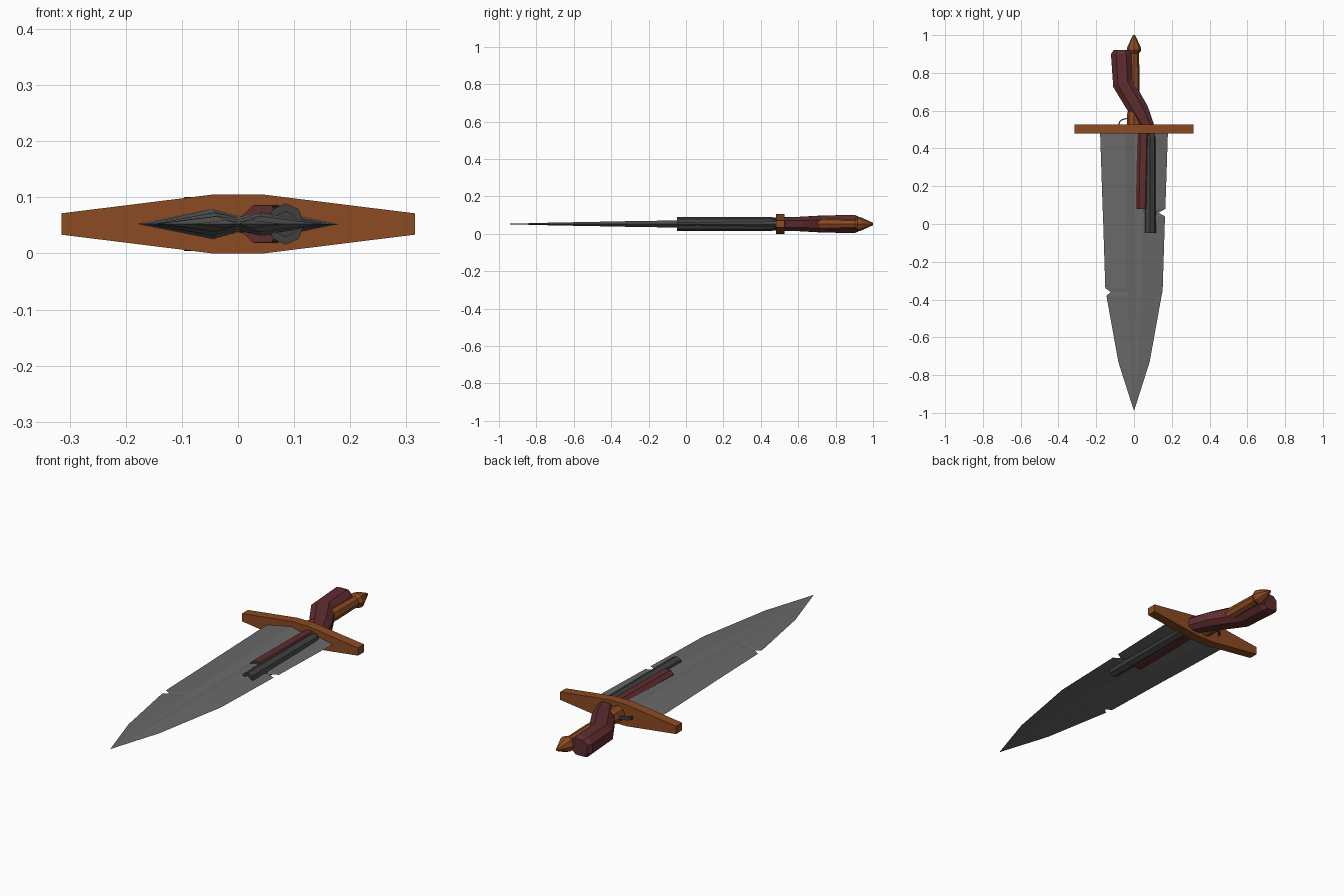
import bpy, bmesh, math

if "Cube" in bpy.data.objects:
    bpy.data.objects.remove(bpy.data.objects["Cube"])

ZC = 0.0525  # mid height of the whole weapon


def material(name, rgb):
    m = bpy.data.materials.new(name)
    m.diffuse_color = (*rgb, 1)
    m.use_nodes = True
    m.node_tree.nodes["Principled BSDF"].inputs["Base Color"].default_value = m.diffuse_color
    return m


STEEL = material("blade_steel", (0.14, 0.14, 0.14))
IRON = material("dark_iron", (0.05, 0.05, 0.052))
WOOD = material("red_wood", (0.115, 0.026, 0.029))
BRONZE = material("bronze_brown", (0.26, 0.07, 0.016))


def loft(name, rings, mat):
    """Skin a list of equal-length rings and cap both ends."""
    bm = bmesh.new()
    rows = [[bm.verts.new(p) for p in ring] for ring in rings]
    n = len(rows[0])
    for a, b in zip(rows, rows[1:]):
        for i in range(n):
            j = (i + 1) % n
            bm.faces.new((a[i], a[j], b[j], b[i]))
    bm.faces.new(rows[0])
    bm.faces.new(rows[-1])
    bmesh.ops.remove_doubles(bm, verts=bm.verts, dist=1e-5)
    bmesh.ops.recalc_face_normals(bm, faces=bm.faces)
    me = bpy.data.meshes.new(name)
    bm.to_mesh(me)
    bm.free()
    me.materials.append(mat)
    ob = bpy.data.objects.new(name, me)
    bpy.context.collection.objects.link(ob)
    return ob


def turned(name, x, profile, mat, sides=8, zscale=1.0):
    """Faceted round part along y; profile is a list of (y, radius)."""
    def ring(y, r):
        return [(x + r * math.cos(2 * math.pi * i / sides), y,
                 ZC + r * zscale * math.sin(2 * math.pi * i / sides)) for i in range(sides)]
    return loft(name, [ring(y, r) for y, r in profile], mat)


# Blade: double-ridged section with a fuller, a nick in each edge
def blade_ring(y, wl, wr, w, t):
    r, c = 0.25 * w, 0.55 * t
    return [(wr, y, ZC), (r, y, ZC + t), (0, y, ZC + c), (-r, y, ZC + t),
            (-wl, y, ZC), (-r, y, ZC - t), (0, y, ZC - c), (r, y, ZC - t)]


stations = [  # y, left width, right width, nominal width, half thickness
    (0.50, 0.180, 0.180, 0.180, 0.027),
    (0.08, 0.166, 0.166, 0.166, 0.021),
    (0.06, 0.165, 0.130, 0.165, 0.0207),
    (0.04, 0.164, 0.164, 0.164, 0.0204),
    (-0.34, 0.152, 0.152, 0.152, 0.0145),
    (-0.36, 0.123, 0.150, 0.150, 0.014),
    (-0.38, 0.146, 0.146, 0.146, 0.0135),
    (-0.73, 0.083, 0.083, 0.083, 0.007),
    (-0.99, 0, 0, 0, 0)]
loft("blade", [blade_ring(*s) for s in stations], STEEL)

# Cross guard
outline = [(0.315, 0.019), (0.045, 0.0525), (-0.045, 0.0525), (-0.315, 0.019)]
outline += [(x, -z) for x, z in reversed(outline)]
loft("cross_guard", [[(x, y, ZC + z) for x, z in outline] for y in (0.48, 0.527)], BRONZE)

# Sword handle and pommel
turned("handle", 0, [(0.52, 0.038), (0.58, 0.037), (0.62, 0.027), (0.75, 0.03),
                     (0.92, 0.026)], BRONZE)
turned("pommel", 0, [(0.90, 0.024), (0.918, 0.038), (0.935, 0.036), (0.99, 0.011),
                     (1.0, 0.006)], BRONZE)

# Pistol barrel with a recessed bore
turned("pistol_barrel", 0.085, [(0.485, 0.022), (0.46, 0.033), (-0.048, 0.033),
                                (-0.048, 0.02), (0.06, 0.02)], IRON, zscale=1.12)


# Pistol stock: chamfered section between left and right edge points
def stock_ring(xl, yl, xr, yr, h):
    uz = [(0, 0.5), (0.25, 1), (0.75, 1), (1, 0.5), (1, -0.5), (0.75, -1), (0.25, -1), (0, -0.5)]
    return [(xl + u * (xr - xl), yl + u * (yr - yl), ZC + v * h) for u, v in uz]


loft("pistol_stock", [stock_ring(*s) for s in [
    (0.010, 0.08, 0.075, 0.08, 0.033),
    (0.016, 0.47, 0.085, 0.47, 0.034),
    (0.026, 0.52, 0.105, 0.53, 0.035),
    (-0.040, 0.61, 0.072, 0.625, 0.039),
    (-0.110, 0.725, -0.008, 0.765, 0.046),
    (-0.122, 0.90, -0.015, 0.905, 0.048),
    (-0.108, 0.92, -0.026, 0.922, 0.040)]], WOOD)

# Trigger: slim curved bar beside the handle
path = [(-0.080, 0.520), (-0.077, 0.540), (-0.062, 0.553), (-0.035, 0.559), (-0.01, 0.560)]
rings = []
for i, (x, y) in enumerate(path):
    a, b = path[max(i - 1, 0)], path[min(i + 1, len(path) - 1)]
    d = math.hypot(b[0] - a[0], b[1] - a[1])
    nx, ny = -(b[1] - a[1]) / d * 0.003, (b[0] - a[0]) / d * 0.003
    rings.append([(x + s * nx, y + s * ny, ZC + z)
                  for s, z in ((1, 0.008), (-1, 0.008), (-1, -0.008), (1, -0.008))])
loft("trigger", rings, IRON)
